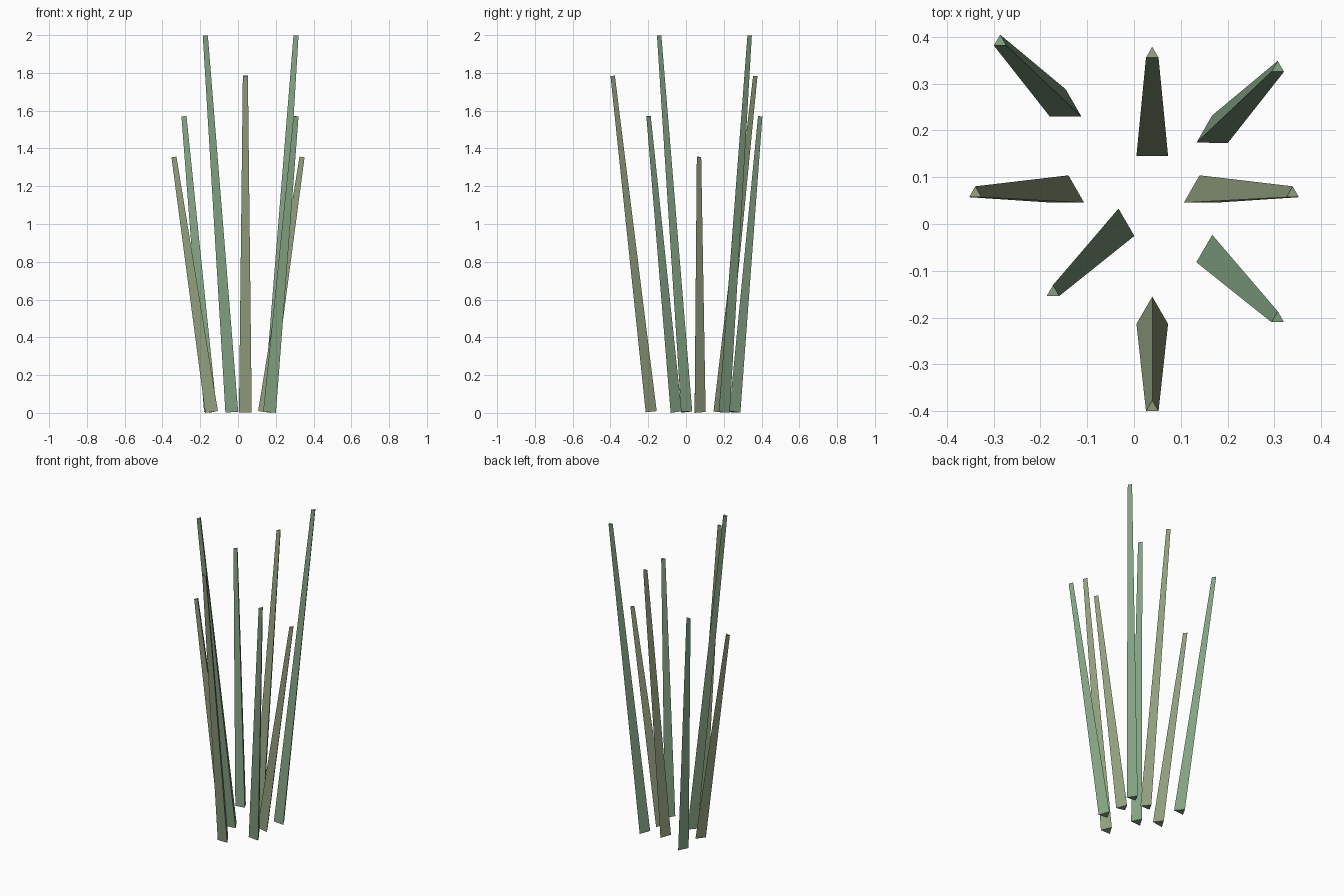
import bpy
from mathutils import Vector

if "Cube" in bpy.data.objects:
    bpy.data.objects.remove(bpy.data.objects["Cube"])


def material(name, color):
    m = bpy.data.materials.new(name)
    m.diffuse_color = (*color, 1)
    m.use_nodes = True
    m.node_tree.nodes["Principled BSDF"].inputs["Base Color"].default_value = m.diffuse_color
    return m


green = material("stem_green", (0.23, 0.37, 0.23))
olive = material("stem_olive", (0.29, 0.35, 0.21))


def stem(name, base, lean, height, mat):
    """Three-sided tapered stem from its base centre, leaning outward."""
    bottom = Vector((*base, 0.005))
    axis = Vector((*lean, height - 0.007))
    bpy.ops.mesh.primitive_cone_add(vertices=3, radius1=0.039, radius2=0.0155,
                                    depth=axis.length)
    ob = bpy.context.object
    ob.name = name
    ob.rotation_mode = 'QUATERNION'
    ob.rotation_quaternion = Vector((0, 0, 1)).rotation_difference(axis)
    ob.location = bottom + axis / 2
    ob.data.materials.append(mat)


# Straight-leaning stems
stem("stem_back", (0.039, 0.165), (0, 0.198), 1.786, olive)
stem("stem_front", (0.039, -0.194), (0, -0.198), 1.786, olive)
stem("stem_right", (0.14, 0.065), (0.199, 0), 1.357, olive)
stem("stem_left", (-0.14, 0.065), (-0.199, 0), 1.357, olive)

# Diagonal stems
stem("stem_back_right", (0.167, 0.193), (0.14, 0.14), 2.0, green)
stem("stem_front_left", (-0.033, -0.006), (-0.14, -0.14), 2.0, green)
stem("stem_back_left", (-0.146, 0.249), (-0.14, 0.14), 1.572, green)
stem("stem_front_right", (0.167, -0.062), (0.14, -0.14), 1.572, green)
